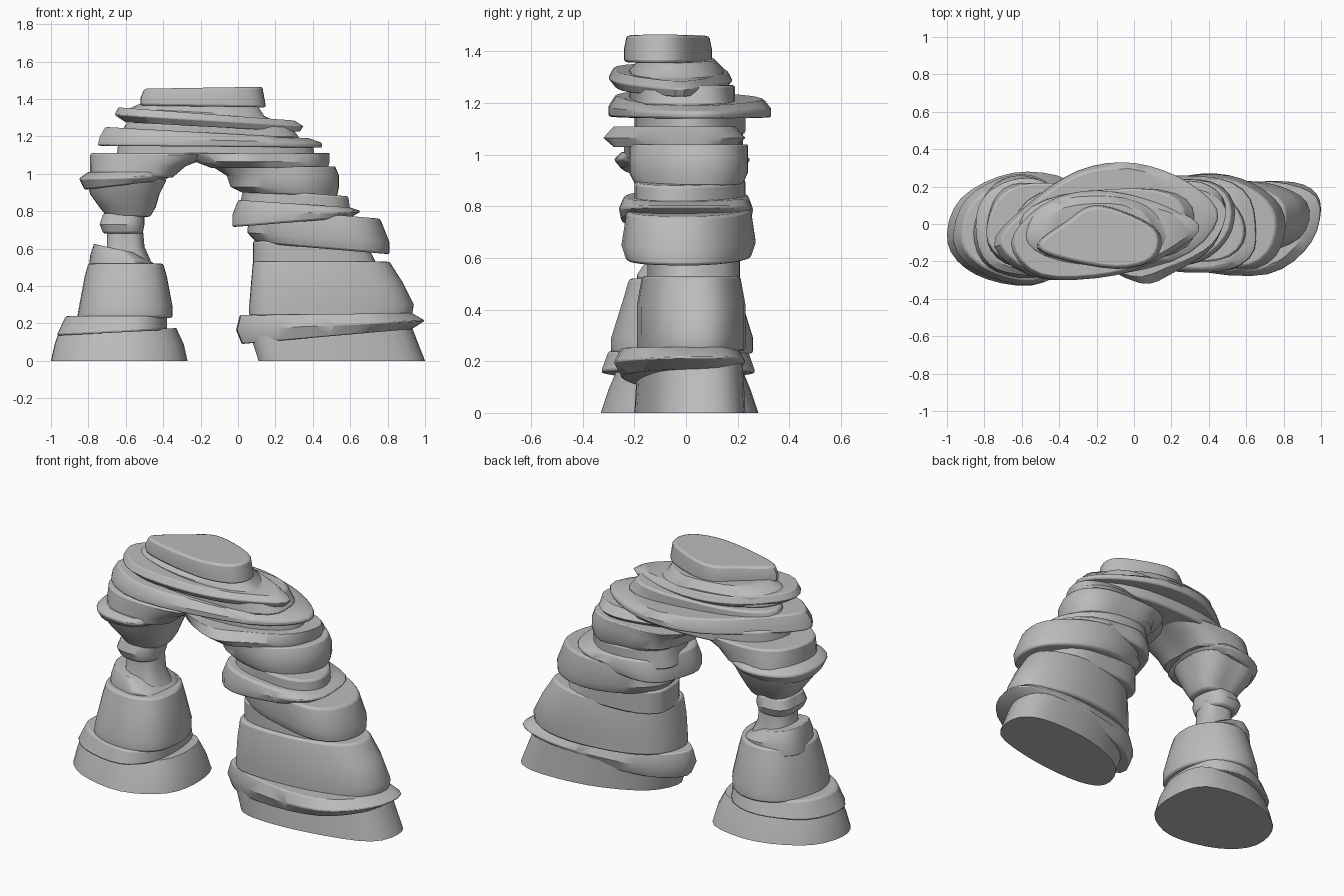
import bpy, bmesh, math, random
from mathutils import Vector

random.seed(4)

cube = bpy.data.objects.get("Cube")
if cube:
    bpy.data.objects.remove(cube)

stone = bpy.data.materials.new("grey stone")
stone.use_nodes = True
GREY = (0.5, 0.5, 0.5, 1)
stone.diffuse_color = GREY
stone.node_tree.nodes["Principled BSDF"].inputs["Base Color"].default_value = GREY

SIDES = 32
ROUGHNESS = 0.07


def rough_outline(skew):
    """Irregular rounded outline."""
    waves = [(k, random.uniform(0, math.tau), ROUGHNESS / k) for k in (2, 3, 4, 5)]
    pts = []
    for i in range(SIDES):
        a = math.tau * i / SIDES
        c, s = math.cos(a), math.sin(a)
        r = (abs(c) ** 2.5 + abs(s) ** 2.5) ** (-1 / 2.5)
        r *= 1 + sum(w * math.cos(k * a + p) for k, p, w in waves)
        pts.append((r * c, r * s + skew * r * c))
    return pts


def corner_outline(corners):
    """Closed smooth curve through clockwise corners, returned counterclockwise."""
    pts = [Vector(c) for c in reversed(corners)]
    count, steps = len(pts), SIDES // len(pts)
    curve = []
    for i in range(count):
        a, b, c, d = (pts[(i + k) % count] for k in (-1, 0, 1, 2))
        for t in (k / steps for k in range(steps)):
            curve.append(b + 0.5 * t * (c - a + t * (2 * a - 5 * b + 4 * c - d
                                                     + t * (3 * (b - c) + d - a))))
    return curve


def unit(pts):
    """Fit an outline to the unit square."""
    axes = []
    for values in zip(*pts):
        low, high = min(values), max(values)
        axes.append([(v - low) / (high - low) for v in values])
    return list(zip(*axes))


def slab(name, y, rings, skew=0.0, edge=0.011, corners=None):
    """Rock layer lofted through rings of (z, x_min, x_max, slope, y_inset)."""
    shape = unit(corner_outline(corners) if corners else rough_outline(skew))
    bm = bmesh.new()
    loops = []
    for ring in rings:
        z, x0, x1, slope, inset = (tuple(ring) + (0, 0))[:5]
        y0, y1 = y[0] + inset, y[1] - inset
        loops.append([bm.verts.new((x0 + u * (x1 - x0), y0 + v * (y1 - y0),
                                    z + slope * (u - 0.5))) for u, v in shape])
    for low, high in zip(loops, loops[1:]):
        for i in range(SIDES):
            j = (i + 1) % SIDES
            bm.faces.new((low[i], low[j], high[j], high[i]))
    bm.faces.new(loops[0][::-1])
    bm.faces.new(loops[-1])
    mesh = bpy.data.meshes.new(name)
    bm.to_mesh(mesh)
    bm.free()
    mesh.materials.append(stone)
    obj = bpy.data.objects.new(name, mesh)
    bpy.context.collection.objects.link(obj)
    if edge:
        bevel = obj.modifiers.new("worn edges", "BEVEL")
        bevel.width, bevel.segments = edge, 2
        bevel.limit_method, bevel.angle_limit = "ANGLE", math.radians(50)
    bpy.ops.object.select_all(action="DESELECT")
    obj.select_set(True)
    bpy.context.view_layer.objects.active = obj
    bpy.ops.object.shade_smooth_by_angle(angle=math.radians(35))


# Thick leg, from the ground up
slab("thick_leg_foot", (-.2, .23),
     [(0, .11, 1), (.18, .06, .92, .05, .01)], edge=0,
     corners=[(.11, -.12), (.2, .07), (.5, .2), (.85, .22),
              (.99, .12), (.93, -.08), (.6, -.18), (.25, -.2)])
slab("thick_leg_ledge", (-.28, .23),
     [(.13, .02, .93, .08, .03), (.19, -.01, 1, .05), (.25, .01, .93, .01, .03)], edge=.02,
     corners=[(-.01, -.1), (.1, .1), (.4, .2), (.75, .23),
              (.99, .14), (.96, -.1), (.72, -.28), (.3, -.25)])
slab("thick_leg_body", (-.19, .23),
     [(.24, .06, .93), (.3, .06, .94), (.42, .07, .88), (.53, .08, .81, 0, .02)],
     corners=[(.06, -.1), (.12, .1), (.35, .21), (.7, .23),
              (.94, .12), (.9, -.08), (.6, -.18), (.2, -.19)])
slab("thick_leg_waist", (-.15, .21), [(.5, .08, .75), (.64, .08, .68)], .1)
slab("thick_leg_bulge", (-.25, .27),
     [(.6, .1, .81, -.06, .02), (.66, .05, .81, -.05), (.79, .06, .76, -.06, .02)], -.1)
slab("thick_leg_shelf", (-.26, .26),
     [(.74, -.03, .6, .05, .01), (.79, -.03, .66, .02), (.84, 0, .6, -.04, .02)], -.1)
slab("thick_leg_collar", (-.2, .23), [(.8, .0, .6), (.9, .03, .59, -.04)], -.1)
slab("thick_leg_shoulder", (-.22, .24),
     [(.89, .02, .53, -.02, .02), (.93, -.04, .54), (.99, -.06, .54), (1.04, -.14, .52)])
slab("thick_leg_cap", (-.32, .23),
     [(1.03, -.14, .48, 0, .04), (1.065, -.23, .49, 0, 0), (1.11, -.3, .49, 0, .04)],
     corners=[(-.28, -.15), (-.15, .1), (.1, .2), (.35, .22),
              (.49, .1), (.42, -.12), (.2, -.26), (0, -.32)])

# Thin leg, from the ground up
slab("thin_leg_foot", (-.33, .28),
     [(0, -1, -.27), (.09, -.98, -.29, 0, .03), (.16, -.96, -.33, .03, .06)], edge=0,
     corners=[(-1, -.1), (-.93, .14), (-.65, .28), (-.35, .24),
              (-.27, .04), (-.32, -.2), (-.55, -.33), (-.85, -.27)])
slab("thin_leg_ledge", (-.33, .27),
     [(.15, -.97, -.38, .03), (.24, -.92, -.38, 0, .03)],
     corners=[(-.97, -.1), (-.9, .14), (-.65, .27), (-.45, .22),
              (-.38, .04), (-.4, -.2), (-.55, -.33), (-.83, -.26)])
slab("thin_leg_body", (-.29, .26),
     [(.23, -.86, -.35), (.29, -.85, -.35), (.45, -.82, -.38, 0, .05),
      (.52, -.8, -.4, 0, .07)],
     corners=[(-.86, -.05), (-.78, .18), (-.62, .26), (-.45, .2),
              (-.35, .02), (-.38, -.2), (-.55, -.29), (-.78, -.23)])
slab("thin_leg_step", (-.19, .17),
     [(.48, -.8, -.42), (.54, -.79, -.44, -.05), (.6, -.77, -.54, -.05, .04)])
slab("neck", (-.13, .12),
     [(.52, -.74, -.46), (.61, -.7, -.5, 0, .03), (.72, -.7, -.51, 0, .03)])
slab("neck_ring", (-.14, .13),
     [(.68, -.72, -.51, 0, .02), (.73, -.74, -.5), (.79, -.72, -.5, 0, .02)])
slab("thin_leg_funnel", (-.23, .21),
     [(.77, -.7, -.47, 0, .11), (.82, -.74, -.44, 0, .08), (.89, -.79, -.42, 0, .03),
      (.97, -.81, -.38)])
slab("thin_leg_plate", (-.28, .25),
     [(.94, -.82, -.4, .05, .03), (.98, -.85, -.36, .01), (1.01, -.8, -.34, 0, .03)])
slab("thin_leg_cap", (-.24, .22),
     [(.98, -.79, -.35), (1.04, -.79, -.28), (1.08, -.79, -.18), (1.11, -.79, -.12)])

# Spanning layers across the top
slab("span_base", (-.2, .23), [(1.08, -.65, .41), (1.17, -.64, .4)], .1)
slab("span_wide_layer", (-.3, .33),
     [(1.145, -.75, .45, -.01), (1.18, -.74, .45, -.03), (1.22, -.71, .38, -.06, .03)],
     corners=[(-.75, -.12), (-.58, .1), (-.3, .29), (0, .33),
              (.3, .22), (.45, .03), (.2, -.2), (-.45, -.3)])
slab("span_middle", (-.22, .19), [(1.19, -.63, .33), (1.27, -.6, .27)], .1)
slab("span_upper_layer", (-.3, .18),
     [(1.25, -.6, .33, -.05, .03), (1.285, -.66, .35, -.06), (1.32, -.64, .3, -.07, .02)],
     corners=[(-.66, -.1), (-.5, .1), (-.25, .18), (.05, .14),
              (.35, 0), (.2, -.15), (-.1, -.27), (-.5, -.28)])
slab("span_cap_base", (-.22, .15),
     [(1.28, -.6, .2), (1.33, -.58, .14, -.04), (1.37, -.5, .11, -.03, .04)])
slab("top_stone", (-.24, .1),
     [(1.36, -.52, .15, -.01), (1.41, -.52, .14), (1.46, -.5, .13, .01, .01)],
     corners=[(-.52, -.11), (-.37, .01), (-.22, .1), (-.02, .05),
              (.13, -.05), (.1, -.19), (-.1, -.24), (-.42, -.18)])
